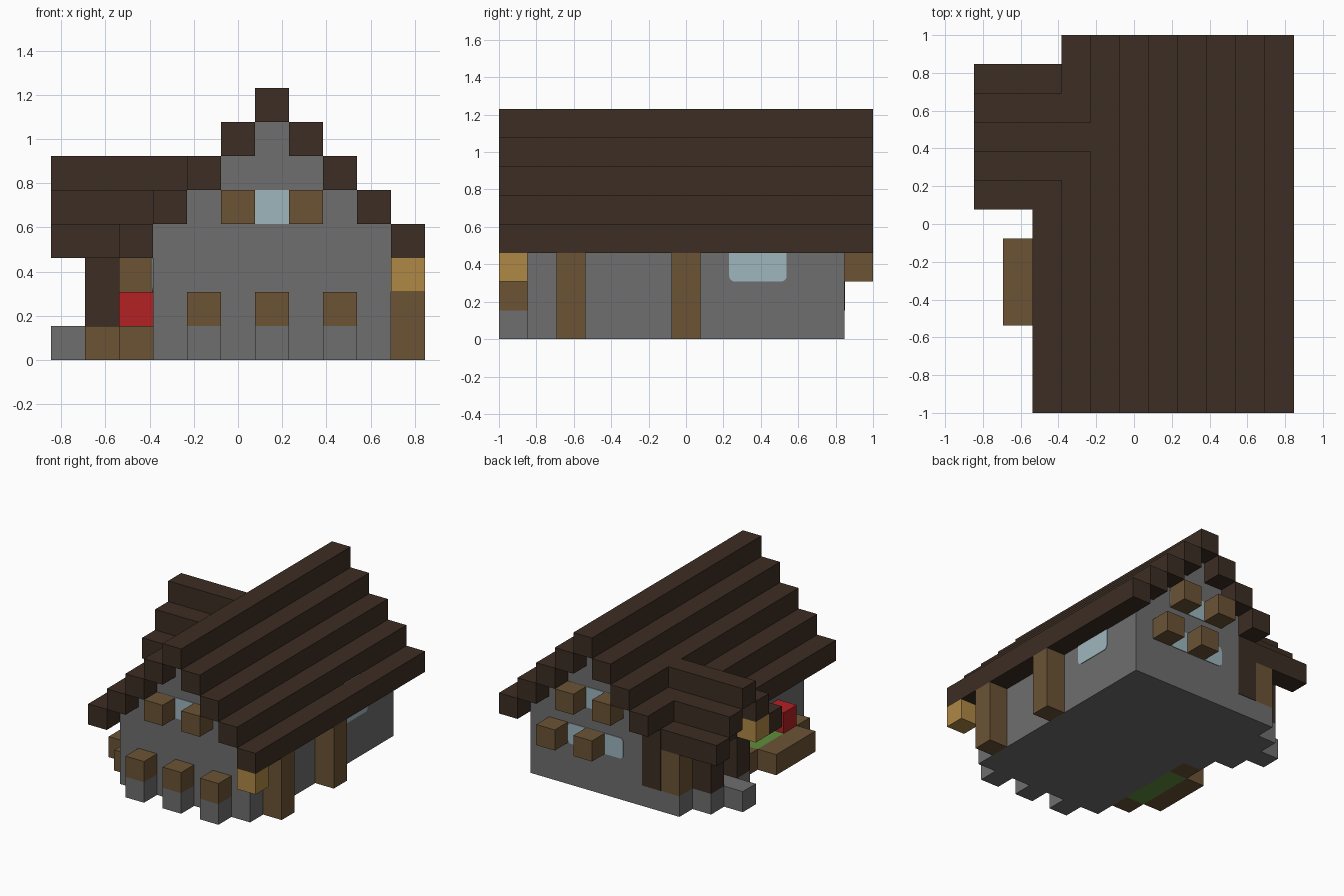
import bpy, bmesh
from mathutils import Vector

cube = bpy.data.objects.get("Cube")
if cube:
    bpy.data.objects.remove(cube, do_unlink=True)

U = 2 / 13                                # edge of one building block
ORIGIN = Vector((-5.5, -6.5, 0))          # grid corner, in blocks


def material(name, rgb):
    lin = [((c / 255 + 0.055) / 1.055) ** 2.4 for c in rgb] + [1]
    m = bpy.data.materials.new(name)
    m.use_nodes = True
    m.diffuse_color = lin
    m.node_tree.nodes["Principled BSDF"].inputs["Base Color"].default_value = lin
    return m


STONE = material("grey stone", (110, 110, 110))
DARK = material("dark timber", (60, 45, 36))
WOOD = material("brown timber", (107, 83, 53))
LAMP = material("amber lamp", (175, 136, 69))
RED = material("red flower", (178, 33, 35))
GLASS = material("pale glass", (158, 182, 190))
GRASS = material("green grass", (95, 142, 60))


def finish(name, bm, mat):
    bmesh.ops.recalc_face_normals(bm, faces=bm.faces)
    mesh = bpy.data.meshes.new(name)
    bm.to_mesh(mesh)
    bm.free()
    mesh.materials.append(mat)
    obj = bpy.data.objects.new(name, mesh)
    bpy.context.collection.objects.link(obj)
    return obj


def block(name, mat, x, y, z, size=(1, 1, 1), round_axis=None):
    """Box from a grid corner; round_axis rounds the edges along that axis."""
    bm = bmesh.new()
    bmesh.ops.create_cube(bm, size=1)
    for v in bm.verts:
        v.co = Vector([(c + 0.5) * s + p + o
                       for c, s, p, o in zip(v.co, size, (x, y, z), ORIGIN)]) * U
    if round_axis is not None:
        edges = [e for e in bm.edges
                 if abs((e.verts[0].co - e.verts[1].co)[round_axis]) > 1e-5]
        bmesh.ops.bevel(bm, geom=edges, offset=0.03, segments=4,
                        profile=0.5, affect='EDGES')
    return finish(name, bm, mat)


# Main hall: stepped gable outline extruded along its length
outline = [(3, 0), (3, 4)]
for step in range(3):
    outline += [(4 + step, 4 + step), (4 + step, 5 + step)]
outline += [(13 - x, z) for x, z in reversed(outline)]
bm = bmesh.new()
face = bm.faces.new([bm.verts.new((Vector((x, 1, z)) + ORIGIN) * U)
                     for x, z in outline])
ext = bmesh.ops.extrude_face_region(bm, geom=[face])
bmesh.ops.translate(bm, vec=(0, 11 * U, 0),
                    verts=[g for g in ext["geom"] if isinstance(g, bmesh.types.BMVert)])
finish("hall_walls", bm, STONE)

# Main roof: stepped courses on both slopes and a ridge
block("roof_ridge", DARK, 6, 0, 7, (1, 13, 1))
for step in range(1, 5):
    left_len = 8 if step == 4 else 13     # lowest right course stops at the porch
    block(f"roof_left_{step}", DARK, 6 + step, 0, 7 - step, (1, 13, 1))
    block(f"roof_right_{step}", DARK, 6 - step, 0, 7 - step, (1, left_len, 1))

# Porch roof: ridge running sideways into the main roof
block("porch_ridge", DARK, 0, 9, 5, (4, 1, 1))
for side in (-1, 1):
    block("porch_roof_upper", DARK, 0, 9 + side, 4, (3, 1, 1))
    block("porch_roof_eave", DARK, 0, 9 + 2 * side, 3, (3, 1, 1))

# Porch base, step, walls, posts and door
block("porch_floor", STONE, 2, 7, 0, (1, 5, 1))
block("porch_base", STONE, 1, 8, 0, (1, 3, 1))
block("porch_step", STONE, 0, 9, 0)
block("porch_inner_wall", DARK, 2, 8, 1, (1, 3, 2))
block("porch_lintel", DARK, 1, 8, 3, (2, 3, 1))
block("porch_gable", DARK, 1, 9, 4, (2, 1, 1))
block("door", WOOD, 1.97, 9, 1, (0.03, 1, 2))
for y in (8, 10):
    block("door_jamb", DARK, 1, y, 1, (1, 1, 2))
for y in (7, 11):
    block("porch_post", WOOD, 2, y, 1, (1, 1, 2))
block("back_corner_panel", DARK, 3, 12, 1, (1, 0.02, 3))

# Front buttresses with timber caps
for x in (4, 6, 8):
    block("buttress", STONE, x, 0, 0)
    block("buttress_cap", WOOD, x, 0, 1)

# Posts along the left side
for y in (2, 6):
    block("side_post", WOOD, 10, y, 0, (1, 1, 3))

# Lamps under the eaves
block("eave_lamp", LAMP, 10, 0, 2)
block("porch_lamp", LAMP, 0, 8, 3)

# Windows as thin panes
T = 0.03
block("front_window", GLASS, 5, 1 - T, 4, (3, T, 1), 1)
block("back_upper_window", GLASS, 5, 12, 4, (3, T, 1), 1)
block("back_lower_window", GLASS, 5, 12, 2, (3, T, 1), 1)
block("left_window", GLASS, 10, 8, 2, (T, 2, 2), 0)
block("right_window", GLASS, 3 - T, 4, 2, (T, 2, 1), 0)

# Shutters standing out beside the windows
for x in (5, 7):
    block("front_shutter", WOOD, x, 0, 4)
    block("back_upper_shutter", WOOD, x, 12, 4)
for x in (6, 8):
    block("back_lower_shutter", WOOD, x, 12, 2)

# Flower bed with timber edging
block("flower_bed", GRASS, 2, 3, 0, (1, 3, 1))
block("bed_edge", WOOD, 1, 3, 0, (1, 3, 1))
for y in (2, 6):
    block("bed_end", WOOD, 2, y, 0)
block("flower", RED, 2, 3, 1)
